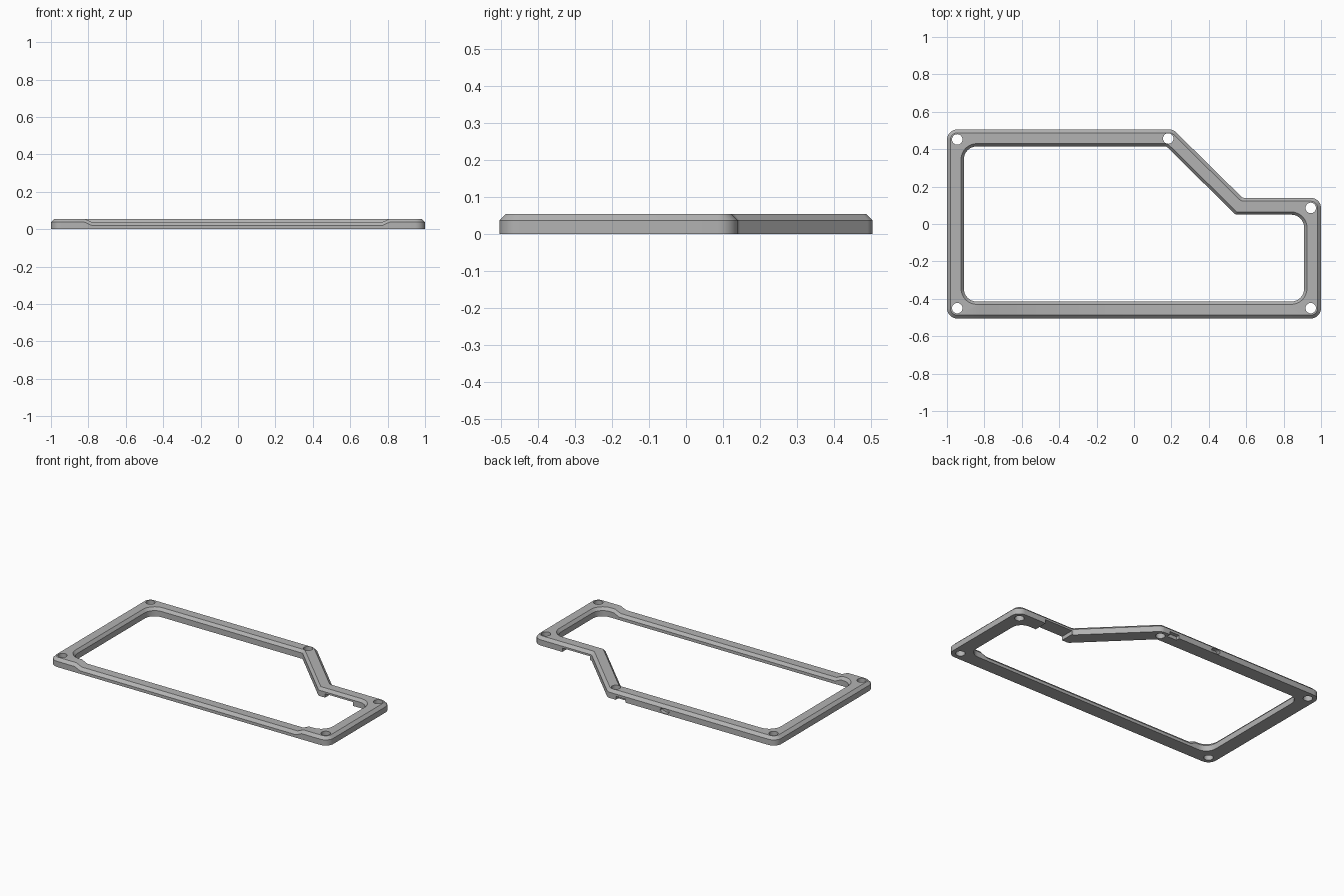
import bpy, bmesh, math
from mathutils import Vector

if "Cube" in bpy.data.objects:
    bpy.data.objects.remove(bpy.data.objects["Cube"])

grey = bpy.data.materials.new("mid grey")
grey.use_nodes = True
colour = (0.45, 0.45, 0.45, 1)
grey.diffuse_color = colour
grey.node_tree.nodes["Principled BSDF"].inputs["Base Color"].default_value = colour

# Outline corners: position, outer radius, inner radius
CORNERS = [((-1, -0.505), 0.055, 0.07), ((1, -0.505), 0.055, 0.07),
           ((1, 0.14), 0.055, 0.07), ((0.58, 0.14), 0.02, 0.02),
           ((0.21, 0.505), 0.05, 0.02), ((-1, 0.505), 0.055, 0.07)]
RAMPS = [-0.82, -0.78, 0.77, 0.81]
HEIGHT, SHOULDER, DROP, STEPS = 0.055, 0.037, 0.018, 8


def ring_points(offset, inner):
    """Rounded outline moved inwards by offset, with ramp points on the front."""
    pts = [Vector(c[0]) for c in CORNERS]
    out = []
    for i, (_, r_out, r_in) in enumerate(CORNERS):
        a = (pts[i] - pts[i - 1]).normalized()
        b = (pts[(i + 1) % len(pts)] - pts[i]).normalized()
        na, nb = Vector((-a.y, a.x)), Vector((-b.y, b.x))
        side = 1 if a.cross(b) > 0 else -1
        mitre = (na + nb) / (1 + na.dot(nb))
        corner = pts[i] + mitre * offset
        base, r0 = (0.09, r_in) if inner else (0, r_out)
        r = max(r0 - side * (offset - base), 0.004)
        centre = corner + mitre * r * side
        start = math.atan2(-na.y * side, -na.x * side)
        turn = a.angle(b) * side
        for k in range(STEPS + 1):
            t = start + turn * k / STEPS
            out.append(centre + Vector((math.cos(t), math.sin(t))) * r)
        if i == 0:
            out += [Vector((x, corner.y)) for x in RAMPS]
    return out


def front_drop(p):
    lowered = p.y < -0.4 and RAMPS[1] - 0.001 < p.x < RAMPS[2] + 0.001
    return DROP if lowered else 0


# Frame: chamfered section swept round the outline
SECTION = [(0, 0, False), (0, SHOULDER, False), (0.018, HEIGHT, False),
           (0.075, HEIGHT, True), (0.09, SHOULDER, True), (0.09, 0, True)]
bm = bmesh.new()
rings = []
for offset, z, inner in SECTION:
    rings.append([bm.verts.new((p.x, p.y, z - (front_drop(p) if z > 0 else 0)))
                  for p in ring_points(offset, inner)])
count = len(rings[0])
for s, ring in enumerate(rings):
    nxt = rings[(s + 1) % len(rings)]
    for i in range(count):
        j = (i + 1) % count
        bm.faces.new((ring[i], ring[j], nxt[j], nxt[i]))
bmesh.ops.recalc_face_normals(bm, faces=bm.faces)
mesh = bpy.data.meshes.new("frame")
bm.to_mesh(mesh)
bm.free()
mesh.materials.append(grey)
frame = bpy.data.objects.new("frame", mesh)
bpy.context.collection.objects.link(frame)


def cut(cutter, name):
    cutter.name = name
    cutter.hide_render = True
    mod = frame.modifiers.new(name, "BOOLEAN")
    mod.operation = "DIFFERENCE"
    mod.solver = "EXACT"
    mod.object = cutter
    bpy.context.view_layer.objects.active = frame
    bpy.ops.object.modifier_apply(modifier=name)
    bpy.data.objects.remove(cutter)


def cut_box(name, low, high):
    low, high = Vector(low), Vector(high)
    bpy.ops.mesh.primitive_cube_add(size=1, location=(low + high) / 2)
    cutter = bpy.context.object
    cutter.scale = high - low
    cut(cutter, name)


# Screw holes
for x, y in [(-0.945, -0.45), (0.945, -0.45), (0.945, 0.086),
             (0.183, 0.457), (-0.945, 0.452)]:
    bpy.ops.mesh.primitive_cylinder_add(vertices=32, radius=0.028, depth=0.3,
                                        location=(x, y, 0))
    cut(bpy.context.object, "screw_hole")

# Relief under the short bar, and notches in the back wall
cut_box("underside_relief", (0.59, 0.02, -0.1), (0.79, 0.2, 0.025))
cut_box("back_notch", (0.08, 0.48, -0.1), (0.15, 0.6, 0.022))
bpy.ops.mesh.primitive_cylinder_add(vertices=24, radius=0.016, depth=0.06,
                                    location=(-0.2, 0.51, 0.02),
                                    rotation=(math.pi / 2, 0, 0))
port = bpy.context.object
port.scale.x = 2
cut(port, "back_port")

# Smooth rounded corners, crisp chamfers
bpy.ops.object.select_all(action="DESELECT")
frame.select_set(True)
bpy.context.view_layer.objects.active = frame
bpy.ops.object.shade_smooth_by_angle(angle=math.radians(25))
